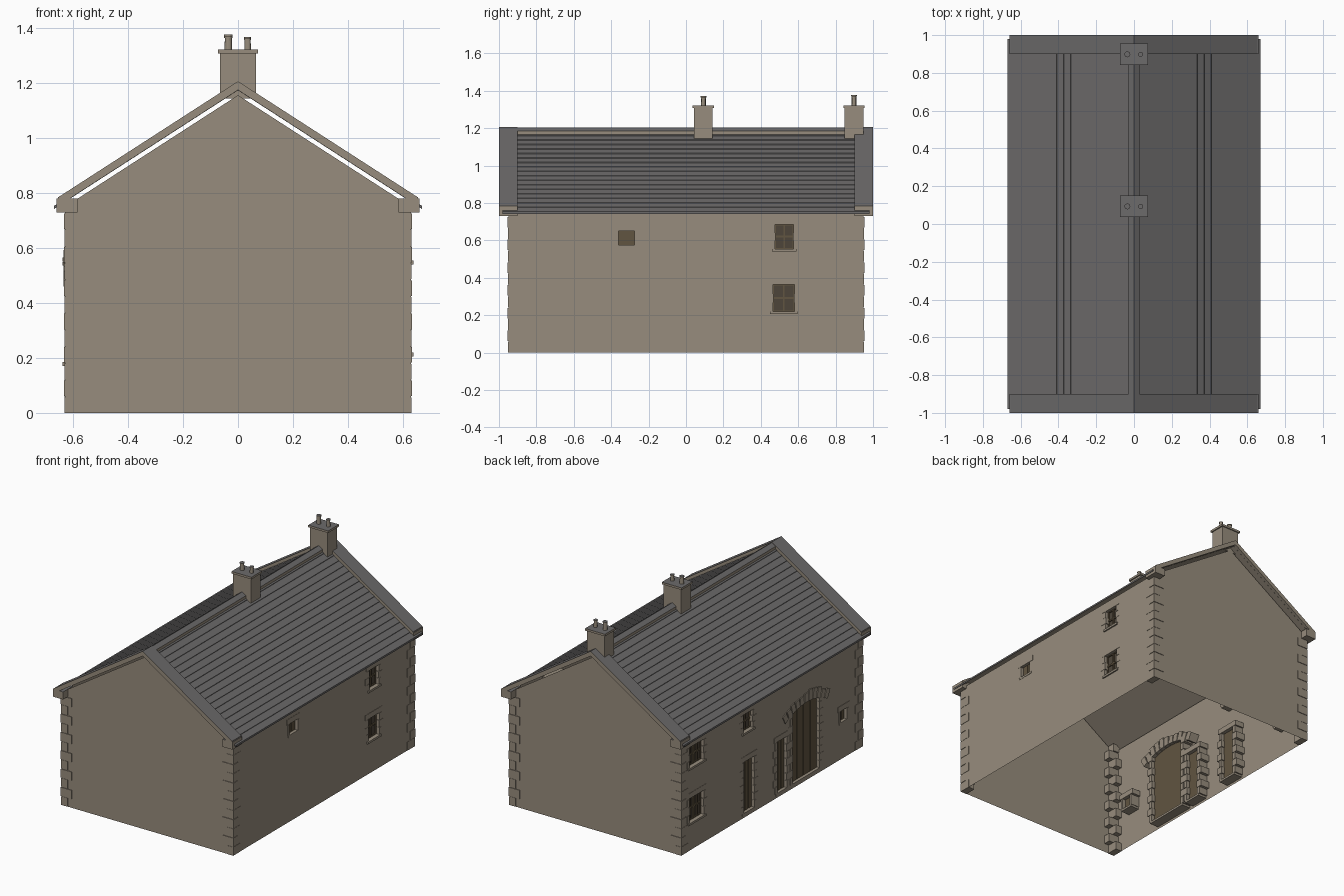
import bpy, bmesh, math, random
from mathutils import Matrix, Vector

random.seed(4)
if "Cube" in bpy.data.objects:
    bpy.data.objects.remove(bpy.data.objects["Cube"])


def material(name, rgb):
    m = bpy.data.materials.new(name)
    m.use_nodes = True
    m.diffuse_color = (*rgb, 1)
    m.node_tree.nodes["Principled BSDF"].inputs["Base Color"].default_value = (*rgb, 1)
    return m


STONE = material("tan stone", (0.31, 0.265, 0.205))
SLATE = material("grey slate", (0.15, 0.145, 0.145))
WOOD = material("brown wood", (0.12, 0.09, 0.052))
GLASS = material("dark pane", (0.075, 0.06, 0.042))

HX, HY, EAVE = 0.63, 0.95, 0.75      # wall half sizes and eaves height
SLOPE = 0.645                        # roof fall per unit of x


def finish(name, bm, mats=(STONE,), top_limit=None, recalc=True):
    """Turn a bmesh into an object; faces looking up past the limit take the second material."""
    if recalc:
        bmesh.ops.recalc_face_normals(bm, faces=bm.faces)
    bm.normal_update()
    if top_limit is not None:
        for f in bm.faces:
            f.material_index = int(f.normal.z > top_limit)
    me = bpy.data.meshes.new(name)
    bm.to_mesh(me)
    bm.free()
    for m in mats:
        me.materials.append(m)
    ob = bpy.data.objects.new(name, me)
    bpy.context.collection.objects.link(ob)
    return ob


def box(bm, xs, ys, zs, mat=0, turn=None):
    c = [(a + b) / 2 for a, b in (xs, ys, zs)]
    d = [abs(b - a) for a, b in (xs, ys, zs)]
    m = Matrix.Translation(c) @ Matrix.Diagonal((*d, 1))
    if turn is not None:
        m = turn @ m
    vs = bmesh.ops.create_cube(bm, size=1, matrix=m)["verts"]
    for f in {f for v in vs for f in v.link_faces}:
        f.material_index = mat


def extrude(bm, profile, y0, y1):
    """Extrude an (x, z) outline along y."""
    f = bm.faces.new([bm.verts.new((x, y0, z)) for x, z in profile])
    new = bmesh.ops.extrude_face_region(bm, geom=[f])["geom"]
    for v in new:
        if isinstance(v, bmesh.types.BMVert):
            v.co.y = y1


def mirrored(half):
    """Complete a left half outline, running from the ridge outward, with its right half."""
    return [(-x, z) for x, z in reversed(half)] + [p for p in half if p[0] > 0]


# Openings: name, side, y range, z range, style
openings = [
    ("right_upper_window", 1, (0.475, 0.575), (0.555, 0.685), "window"),
    ("right_lower_window", 1, (0.465, 0.58), (0.22, 0.365), "window"),
    ("right_vent", 1, (-0.36, -0.275), (0.575, 0.65), "vent"),
    ("left_upper_window", -1, (0.715, 0.865), (0.55, 0.685), "pair"),
    ("left_lower_window", -1, (0.715, 0.865), (0.185, 0.345), "pair"),
    ("left_middle_window", -1, (0.2, 0.3), (0.565, 0.685), "window"),
    ("left_door", -1, (0.185, 0.295), (0.03, 0.37), "door"),
    ("left_small_door", -1, (-0.155, -0.055), (0.03, 0.37), "door"),
    ("barn_door", -1, (-0.5, -0.215), (0.03, 0.52), "barn"),
    ("left_vent", -1, (-0.785, -0.72), (0.245, 0.32), "vent"),
]


# Walls: thin shell, side walls laid out as a grid with the openings left out
def side_wall(s):
    bm = bmesh.new()
    holes = [o for o in openings if o[1] == s]
    ys = sorted({-HY, HY, *(v for o in holes for v in o[2])})
    zs = sorted({0, EAVE, *(v for o in holes for v in o[3])})
    for y0, y1 in zip(ys, ys[1:]):
        for z0, z1 in zip(zs, zs[1:]):
            yc, zc = (y0 + y1) / 2, (z0 + z1) / 2
            if any(a < yc < b and c < zc < d for _, _, (a, b), (c, d), _ in holes):
                continue
            loop = [(y0, z0), (y1, z0), (y1, z1), (y0, z1)][::s]
            bm.faces.new([bm.verts.new((s * HX, y, z)) for y, z in loop])
    bmesh.ops.remove_doubles(bm, verts=bm.verts, dist=1e-5)
    finish("right_wall" if s > 0 else "left_wall", bm, recalc=False)


def gable_wall(s):
    bm = bmesh.new()
    outline = [(-HX, 0), (HX, 0), (HX, EAVE), (0, EAVE + HX * SLOPE), (-HX, EAVE)][::-s]
    bm.faces.new([bm.verts.new((x, s * HY, z)) for x, z in outline])
    finish("back_gable" if s > 0 else "front_gable", bm, recalc=False)


for side in (1, -1):
    side_wall(side)
    gable_wall(side)

# Corner quoins: alternating long and short blocks
bm = bmesh.new()
COURSES = 12
for sx in (1, -1):
    for sy in (1, -1):
        for i in range(COURSES):
            h = 0.73 / COURSES
            lx, ly = (0.075, 0.045) if i % 2 else (0.045, 0.075)
            e = 0.002 + 0.002 * (i % 2)
            box(bm, (sx * (HX - lx), sx * (HX + e)), (sy * (HY - ly), sy * (HY + e)),
                (i * h, (i + 1) * h - 0.004))
finish("corner_quoins", bm)

# Stone surrounds, frames and leaves for each opening
for name, s, (y0, y1), (z0, z1), style in openings:
    bm = bmesh.new()
    inner, outer = s * (HX - 0.065), s * (HX + 0.002)
    vent = style == "vent"
    n = 1 if vent else max(3, round((z1 - z0) / 0.05))
    h = (z1 - z0) / n
    for edge, d in ((y0, -1), (y1, 1)):
        for i in range(n):
            w = 0.018 if vent else 0.04 if i % 2 else 0.024
            lip = -0.003 * d * (i % 2)
            box(bm, (inner, outer), (edge + lip, edge + d * w),
                (z0 + i * h, z0 + (i + 1) * h - 0.003))
    if style != "barn":
        box(bm, (inner, outer), (y0 - 0.03, y1 + 0.03), (z1, z1 + 0.035))
    proud = s * (HX + 0.009) if style in ("window", "pair") else outer
    box(bm, (inner, proud), (y0 - 0.015, y1 + 0.015), (z0 - 0.014, z0))
    finish(name + "_surround", bm)

    bm = bmesh.new()
    face, back = s * (HX - 0.026), s * (HX - 0.04)
    bar = s * (HX - 0.018)
    glazed = style in ("window", "pair")
    box(bm, (back, face), (y0, y1), (z0, z1), 1 if glazed else 0)
    if glazed:
        t = 0.005
        cols = 4 if style == "pair" else 2
        for i in range(cols + 1):
            y = y0 + (y1 - y0) * i / cols
            thick = 0.012 if style == "pair" and i == 2 else t
            box(bm, (face, bar), (y - thick, y + thick), (z0, z1))
        for i in range(3):
            z = z0 + (z1 - z0) * i / 2
            box(bm, (face, bar), (y0, y1), (z - t, z + t))
    else:
        planks = {"vent": 2, "door": 3, "barn": 4}[style]
        w = (y1 - y0) / planks
        for i in range(planks):
            box(bm, (face, bar), (y0 + i * w + 0.003, y0 + (i + 1) * w - 0.003), (z0, z1))
    finish(name + "_leaf", bm, (WOOD, GLASS))

# Arch of uneven stones over the barn door
bm = bmesh.new()
STONES, RADIUS = 11, 0.433
centre = Matrix.Translation((0, -0.357, 0.087))
for i in range(STONES):
    a = math.radians(-28 + 56 * i / (STONES - 1))
    top = RADIUS + random.uniform(0.05, 0.075)
    box(bm, (-HX + 0.065, -HX - 0.006), (-0.019, 0.019), (RADIUS, top),
        turn=centre @ Matrix.Rotation(a, 4, "X"))
finish("barn_door_arch", bm)

# Slate roof: shallow stepped courses over a thin deck
RIDGE, REACH, ROWS = 1.183, 0.67, 18
half = [(0, RIDGE)]
for i in range(1, ROWS + 1):
    x = REACH * i / ROWS
    half += [(x - 0.0005, RIDGE - x * SLOPE + 0.003), (x, RIDGE - x * SLOPE)]
deck = [(REACH, RIDGE - REACH * SLOPE - 0.009), (0, RIDGE - 0.009), (-REACH, RIDGE - REACH * SLOPE - 0.009)]
bm = bmesh.new()
extrude(bm, mirrored(half) + deck, -0.98, 0.98)
finish("slate_roof", bm, (STONE, SLATE), -0.3)


def chevron(bm, top, reach, depth, y0, y1):
    low = top - reach * SLOPE
    extrude(bm, [(-reach, low), (0, top), (reach, low), (reach, low - depth),
                 (0, top - depth), (-reach, low - depth)], y0, y1)


# Ridge tiles
bm = bmesh.new()
chevron(bm, 1.203, 0.028, 0.02, -0.9, 0.9)
finish("ridge_tiles", bm, (STONE, SLATE), 0.2)

# Gable copings with kneeler stones at their feet
for name, s in (("front", -1), ("back", 1)):
    bm = bmesh.new()
    chevron(bm, 1.207, 0.655, 0.032, s * 0.9, s * 1.0)
    finish(name + "_coping", bm, (STONE, SLATE), 0.3)
    bm = bmesh.new()
    for sx in (1, -1):
        box(bm, (sx * 0.585, sx * 0.66), (s * 0.9, s * 1.0), (0.73, 0.78))
    finish(name + "_kneelers", bm, (STONE, SLATE), 0.3)

# Chimneys with a cap slab and two pots
for name, yc in (("middle", 0.093), ("back", 0.898)):
    bm = bmesh.new()
    box(bm, (-0.065, 0.065), (yc - 0.05, yc + 0.05), (1.145, 1.308))
    box(bm, (-0.073, 0.073), (yc - 0.057, yc + 0.057), (1.308, 1.322))
    lift = 0.006 if name == "back" else 0
    for x, r, top in ((-0.035, 0.014, 1.37), (0.035, 0.012, 1.362)):
        tall = top + lift - 1.32
        bmesh.ops.create_cone(bm, cap_ends=True, segments=16, radius1=r, radius2=r * 0.9,
                              depth=tall, matrix=Matrix.Translation((x, yc, 1.32 + tall / 2)))
        bmesh.ops.create_cone(bm, cap_ends=True, segments=16, radius1=r * 1.1, radius2=r * 1.1,
                              depth=0.006, matrix=Matrix.Translation((x, yc, top + lift - 0.002)))
    finish(name + "_chimney", bm, (STONE, SLATE), 0.5)
